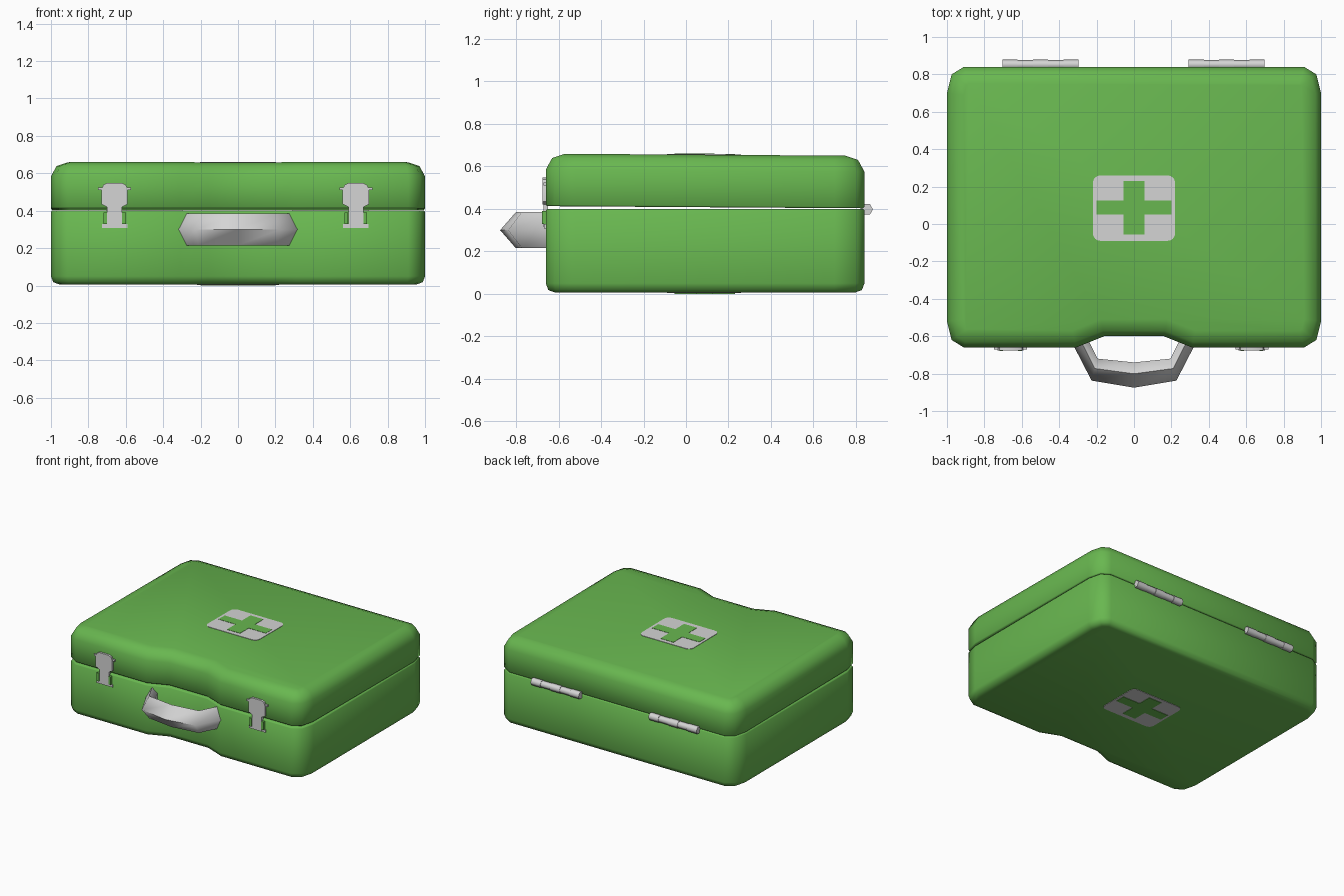
import bpy, bmesh, math
from mathutils import Vector

if "Cube" in bpy.data.objects:
    bpy.data.objects.remove(bpy.data.objects["Cube"])


def material(name, rgb):
    m = bpy.data.materials.new(name)
    m.diffuse_color = (*rgb, 1)
    m.use_nodes = True
    m.node_tree.nodes["Principled BSDF"].inputs["Base Color"].default_value = m.diffuse_color
    return m


GREEN = material("case green", (0.140, 0.475, 0.080))
GREY = material("light grey", (0.66, 0.66, 0.66))


def tilt(p):
    """Lid sits slightly open, hinged at the back."""
    return Vector((p[0], p[1], p[2] + 0.01 * (0.84 - p[1]) / 1.5))


def loft(name, rings, mat, angle=50, move=None):
    """Skin equal-length rings of 3D points and cap both ends."""
    bm = bmesh.new()
    vs = [[bm.verts.new(move(p) if move else p) for p in r] for r in rings]
    n = len(vs[0])
    for a, b in zip(vs, vs[1:]):
        for i in range(n):
            j = (i + 1) % n
            bm.faces.new((a[i], a[j], b[j], b[i]))
    bm.faces.new(vs[0])
    bm.faces.new(vs[-1])
    bmesh.ops.recalc_face_normals(bm, faces=bm.faces)
    me = bpy.data.meshes.new(name)
    bm.to_mesh(me)
    bm.free()
    me.materials.append(mat)
    ob = bpy.data.objects.new(name, me)
    bpy.context.collection.objects.link(ob)
    bpy.ops.object.select_all(action='DESELECT')
    ob.select_set(True)
    bpy.context.view_layer.objects.active = ob
    bpy.ops.object.shade_smooth_by_angle(angle=math.radians(angle))
    return ob


def inset(pts, d):
    """Mitred inward offset of a counter-clockwise outline."""
    out = []
    for i, p in enumerate(pts):
        p = Vector(p)
        e1 = (p - Vector(pts[i - 1])).normalized()
        e2 = (Vector(pts[(i + 1) % len(pts)]) - p).normalized()
        n1, n2 = Vector((-e1.y, e1.x)), Vector((-e2.y, e2.x))
        out.append(p + (n1 + n2) * d / (1 + n1.dot(n2)))
    return out


def rounded(x0, x1, y0, y1, r, steps=4):
    pts = []
    for cx, cy, a in ((x1 - r, y0 + r, -90), (x1 - r, y1 - r, 0),
                      (x0 + r, y1 - r, 90), (x0 + r, y0 + r, 180)):
        for k in range(steps + 1):
            t = math.radians(a + 90 * k / steps)
            pts.append((cx + r * math.cos(t), cy + r * math.sin(t)))
    return pts


def plate(name, pts, lo, hi, mat, upright=False, move=None):
    """Flat prism: in the xy plane, or upright in xz with depth along y."""
    def at(p, h):
        return (p[0], h, p[1]) if upright else (p[0], p[1], h)
    return loft(name, [[at(p, h) for p in pts] for h in (lo, hi)], mat, 30, move)


# Case outline seen from above, with the hand notch at the front
half = [(0.16, -0.60), (0.31, -0.66), (0.91, -0.66), (0.975, -0.62), (1.0, -0.52),
        (1.0, 0.70), (0.975, 0.80), (0.91, 0.84)]
outline = half + [(-x, y) for x, y in reversed(half)]


def shell(name, profile, move=None):
    rings = [[(p.x, p.y, z) for p in inset(outline, d)] for d, z in profile]
    return loft(name, rings, GREEN, 50, move)


# Hollow base and lid
shell("case_base", [(0.045, 0.006), (0.012, 0.018), (0, 0.05), (0, 0.393), (0.006, 0.40),
                    (0.04, 0.40), (0.04, 0.045)])
shell("case_lid", [(0.04, 0.60), (0.04, 0.403), (0.006, 0.403), (0, 0.41), (0, 0.575),
                   (0.03, 0.63), (0.09, 0.65)], tilt)

# Cross emblems on top and underneath
cross = [(0.055, -0.055), (0.055, 0.05), (0.20, 0.05), (0.20, 0.125), (0.055, 0.125),
         (0.055, 0.23), (-0.055, 0.23), (-0.055, 0.125), (-0.20, 0.125), (-0.20, 0.05),
         (-0.055, 0.05), (-0.055, -0.055)]
badge = rounded(-0.22, 0.22, -0.09, 0.26, 0.04)
plate("top_emblem_plate", badge, 0.647, 0.653, GREY, move=tilt)
plate("top_emblem_cross", cross, 0.647, 0.655, GREEN, move=tilt)
plate("bottom_emblem_plate", badge, 0.003, 0.009, GREY)
plate("bottom_emblem_cross", cross, 0.0, 0.009, GREEN)

# Handle: pointed section swept along outer and inner paths
outer = [(-0.349, -0.60), (-0.227, -0.837), (0, -0.875), (0.227, -0.837), (0.349, -0.60)]
inner = [(-0.255, -0.60), (-0.195, -0.72), (0, -0.74), (0.195, -0.72), (0.255, -0.60)]
section = [(0, 0), (0.55, 0.085), (1, 0.045), (1, -0.045), (0.55, -0.085)]
loft("handle", [[(*Vector(o).lerp(Vector(i), t), 0.30 + h) for t, h in section]
                for o, i in zip(outer, inner)], GREY, 60)


def box(name, x0, x1, z0, z1, y0, y1, mat):
    plate(name, [(x0, z0), (x1, z0), (x1, z1), (x0, z1)], y0, y1, mat, True)


# Latches
for side, c in (("left", -0.66), ("right", 0.63)):
    clasp = [(-0.04, 0.42), (0.04, 0.42), (0.07, 0.435), (0.07, 0.515), (0.06, 0.538),
             (0.04, 0.548), (-0.04, 0.548), (-0.06, 0.538), (-0.07, 0.515), (-0.07, 0.435)]
    plate(side + "_latch_clasp", [(c + x, z) for x, z in clasp], -0.675, -0.65, GREY, True)
    box(side + "_latch_stem", c - 0.04, c + 0.04, 0.315, 0.43, -0.672, -0.65, GREY)
    box(side + "_latch_foot", c - 0.068, c + 0.068, 0.308, 0.328, -0.668, -0.65, GREY)
    box(side + "_latch_pin", c - 0.088, c + 0.088, 0.51, 0.524, -0.670, -0.655, GREY)
    for s in (-1, 1):
        a, b = sorted((c + s * 0.041, c + s * 0.06))
        box(side + "_latch_bracket", a, b, 0.328, 0.39, -0.678, -0.65, GREEN)

# Hinges: six-sided knuckled barrels
for side, c in (("left", -0.50), ("right", 0.495)):
    rings = []
    for k in range(5):
        r = 0.028 if k % 2 == 0 else 0.025
        for x in (c - 0.203 + k * 0.0812, c - 0.203 + (k + 1) * 0.0812):
            rings.append([(x, 0.852 + r * math.cos(a * math.pi / 3),
                           0.398 + r * math.sin(a * math.pi / 3)) for a in range(6)])
    loft(side + "_hinge", rings, GREY, 65)
